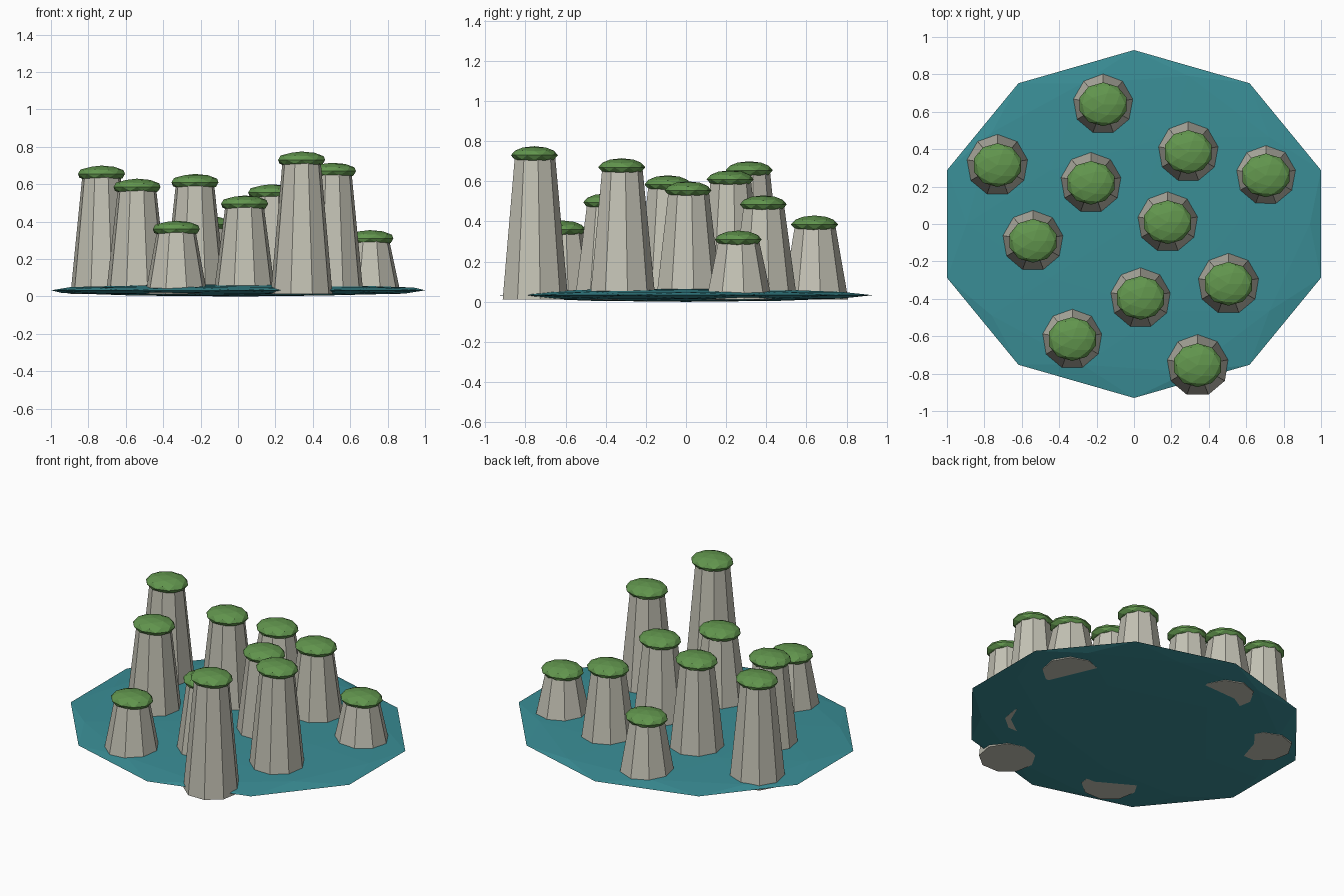
import bpy

# Remove the default cube
cube = bpy.data.objects.get("Cube")
if cube:
    bpy.data.objects.remove(cube, do_unlink=True)


def material(name, rgb):
    m = bpy.data.materials.new(name)
    m.use_nodes = True
    m.diffuse_color = (*rgb, 1)
    bsdf = next(n for n in m.node_tree.nodes if n.type == "BSDF_PRINCIPLED")
    bsdf.inputs["Base Color"].default_value = (*rgb, 1)
    return m


water = material("teal water", (0.042, 0.27, 0.305))
stone = material("pale stone", (0.55, 0.54, 0.46))
grass = material("green grass", (0.122, 0.305, 0.076))


def finish(name, mat):
    ob = bpy.context.object
    ob.name = ob.data.name = name
    ob.data.materials.append(mat)
    bpy.ops.object.transform_apply(location=False, rotation=False, scale=True)
    return ob


def faceted_blob(name, centre, scale, mat):
    bpy.ops.mesh.primitive_ico_sphere_add(subdivisions=2, radius=1, location=centre)
    bpy.context.object.scale = scale
    return finish(name, mat)


# Flat faceted pool
faceted_blob("water_disc", (0, 0, 0.033), (1.0515, 0.93, 0.033), water)

# Tapered nine-sided pillars with grassy caps: x, y, overall height
FOOT = 0.012
CAP = 0.045
pillars = [
    (-0.73, 0.315, 0.70), (-0.54, -0.09, 0.63), (-0.33, -0.615, 0.405),
    (-0.23, 0.22, 0.655), (-0.165, 0.64, 0.43), (0.035, -0.395, 0.54),
    (0.18, 0.01, 0.60), (0.29, 0.385, 0.53), (0.34, -0.755, 0.775),
    (0.505, -0.32, 0.715), (0.705, 0.26, 0.355),
]
for i, (x, y, top) in enumerate(pillars, 1):
    shoulder = top - CAP
    bpy.ops.mesh.primitive_cone_add(
        vertices=9, radius1=0.168, radius2=0.103, depth=shoulder - FOOT,
        location=(x, y, (shoulder + FOOT) / 2))
    finish(f"stone_pillar_{i}", stone)
    faceted_blob(f"grass_cap_{i}", (x, y, shoulder), (0.132, 0.117, CAP), grass)
